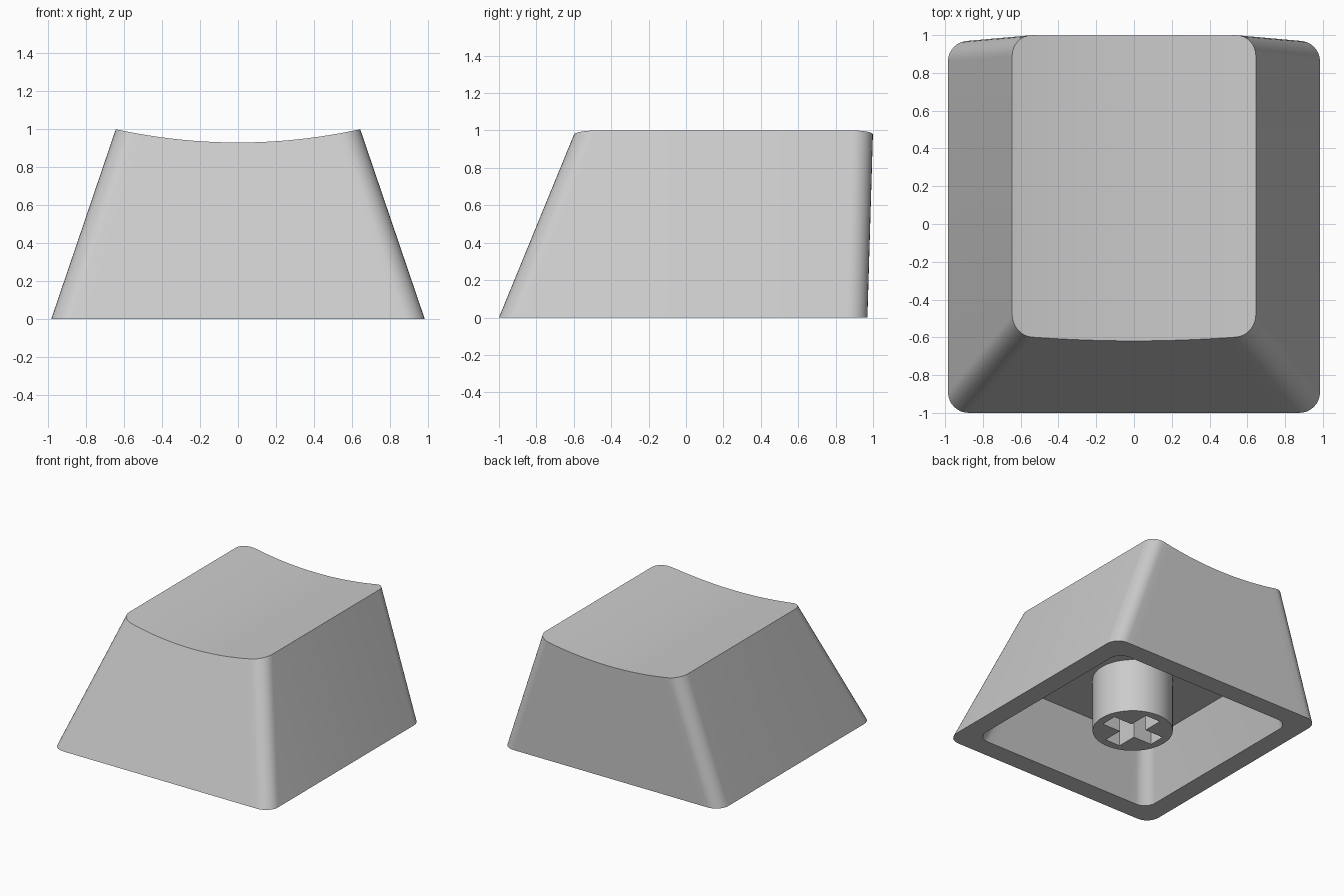
import bpy, bmesh, math

cube = bpy.data.objects.get("Cube")
if cube:
    bpy.data.objects.remove(cube, do_unlink=True)

# Single plastic colour
GREY = (0.6, 0.6, 0.6, 1)
plastic = bpy.data.materials.new("grey_plastic")
plastic.use_nodes = True
plastic.diffuse_color = GREY
bsdf = next(n for n in plastic.node_tree.nodes if n.type == 'BSDF_PRINCIPLED')
bsdf.inputs["Base Color"].default_value = GREY
bsdf.inputs["Roughness"].default_value = 0.6


def finish(bm, name):
    bmesh.ops.recalc_face_normals(bm, faces=bm.faces[:])
    mesh = bpy.data.meshes.new(name)
    bm.to_mesh(mesh)
    bm.free()
    mesh.materials.append(plastic)
    obj = bpy.data.objects.new(name, mesh)
    bpy.context.collection.objects.link(obj)
    bpy.ops.object.select_all(action='DESELECT')
    obj.select_set(True)
    bpy.context.view_layer.objects.active = obj
    bpy.ops.object.shade_smooth_by_angle(angle=math.radians(30))
    return obj


def rounded_rect(hx, y0, y1, r, arc=9, straight=24):
    """Outline as a front row (left to right) then its mirrored back row."""
    right = []
    for i in range(arc):
        a = math.pi / 2 * i / (arc - 1)
        right.append((hx - r + r * math.sin(a), y0 + r - r * math.cos(a)))
    left = [(-x, y) for x, y in reversed(right)]
    step = 2 * (hx - r) / straight
    middle = [(-hx + r + step * i, y0) for i in range(1, straight)]
    front = left + middle + right
    return front + [(x, y0 + y1 - y) for x, y in reversed(front)]


def bridge(bm, a, b):
    n = len(a)
    for i in range(n):
        j = (i + 1) % n
        bm.faces.new((a[i], a[j], b[j], b[i]))


def strip_cap(bm, ring):
    """Close a ring with strips running from front to back."""
    n = len(ring)
    for i in range(n // 2 - 1):
        bm.faces.new((ring[i], ring[i + 1], ring[n - 2 - i], ring[n - 1 - i]))


# Hollow cap: tapered walls, cylindrical dish on top, cavity below
TOP_HALF = 0.645


def dish_height(x):
    return 0.93 + 0.07 * (x / TOP_HALF) ** 2


def on_dish(p, q):
    """Point where the wall line from p (bottom) to q (top) meets the dish."""
    t = 1.0
    for _ in range(12):
        t = dish_height(p[0] + (q[0] - p[0]) * t)
    return (p[0] + (q[0] - p[0]) * t, p[1] + (q[1] - p[1]) * t, t)


CEILING = 0.44
bm = bmesh.new()
base = rounded_rect(0.985, -1.0, 0.97, 0.11)
top = rounded_rect(TOP_HALF, -0.59, 1.0, 0.11)
mouth = rounded_rect(0.825, -0.84, 0.81, 0.1)
roof = rounded_rect(0.675, -0.66, 0.82, 0.1)

outer_low = [bm.verts.new((x, y, 0)) for x, y in base]
outer_top = [bm.verts.new(on_dish(p, q)) for p, q in zip(base, top)]
inner_low = [bm.verts.new((x, y, 0)) for x, y in mouth]
inner_top = [bm.verts.new((x, y, CEILING)) for x, y in roof]
bridge(bm, outer_low, outer_top)
bridge(bm, outer_low, inner_low)
bridge(bm, inner_low, inner_top)
strip_cap(bm, outer_top)
strip_cap(bm, inner_top)
finish(bm, "cap_shell")

# Mounting stem with a cross-shaped socket
STEM_Y, RADIUS, SIDES = -0.015, 0.3, 64
ARM, HALF, DEPTH = 0.235, 0.068, 0.4
circle = [(RADIUS * math.cos(math.tau * i / SIDES),
           RADIUS * math.sin(math.tau * i / SIDES)) for i in range(SIDES)]
cross = []
x, y = 1, 0
for _ in range(4):
    # three corners per quarter turn
    for along, side in ((ARM, -HALF), (ARM, HALF), (HALF, HALF)):
        cross.append((along * x - side * y, along * y + side * x))
    x, y = -y, x

bm = bmesh.new()


def loop(points, z):
    return [bm.verts.new((px, py + STEM_Y, z)) for px, py in points]


stem_low, stem_top = loop(circle, 0), loop(circle, CEILING + 0.02)
hole_low, hole_top = loop(cross, 0), loop(cross, DEPTH)
bridge(bm, stem_low, stem_top)
bridge(bm, hole_low, hole_top)
bm.faces.new(stem_top)
bm.faces.new(hole_top)
rim = [e for e in bm.edges if all(v.co.z == 0 for v in e.verts)]
bmesh.ops.triangle_fill(bm, edges=rim, use_beauty=True, normal=(0, 0, -1))
finish(bm, "mounting_stem")
